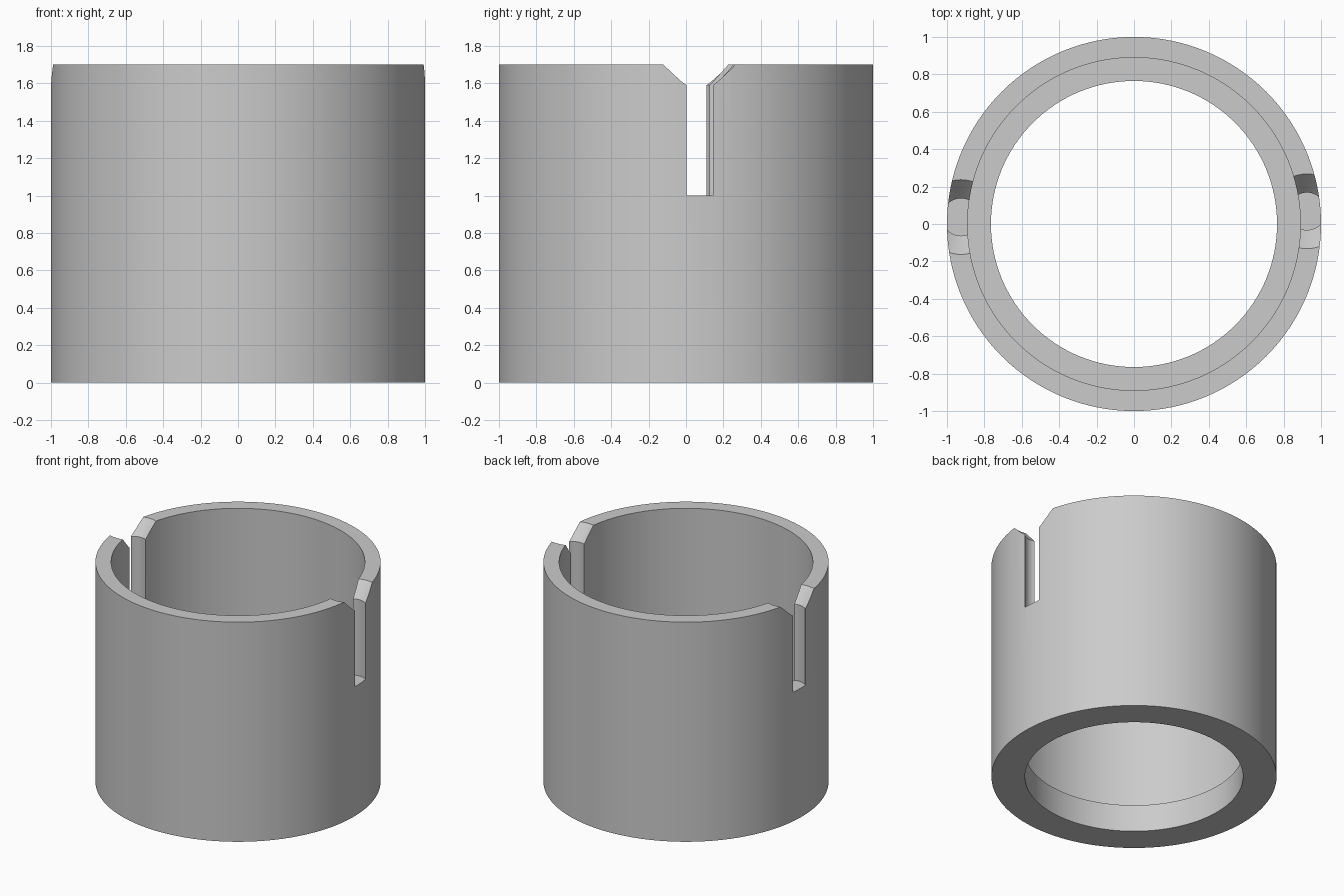
import bpy, bmesh, math

cube = bpy.data.objects.get("Cube")
if cube:
    bpy.data.objects.remove(cube, do_unlink=True)

grey = bpy.data.materials.new("light grey")
grey.use_nodes = True
colour = (0.6, 0.6, 0.6, 1)
grey.diffuse_color = colour
grey.node_tree.nodes["Principled BSDF"].inputs["Base Color"].default_value = colour

HEIGHT = 1.7


def revolve(name, profile, segments, centre=(0, 0), closed=True):
    """Turn an (radius, z) profile around a vertical axis; open ends are capped."""
    bm = bmesh.new()
    rings = []
    for r, z in profile:
        angles = [2 * math.pi * i / segments for i in range(segments)]
        rings.append([bm.verts.new((centre[0] + r * math.cos(a),
                                    centre[1] + r * math.sin(a), z)) for a in angles])
    pairs = list(zip(rings, rings[1:]))
    if closed:
        pairs.append((rings[-1], rings[0]))
    else:
        bm.faces.new(rings[0])
        bm.faces.new(rings[-1])
    for a, b in pairs:
        for i in range(segments):
            j = (i + 1) % segments
            bm.faces.new((a[i], a[j], b[j], b[i]))
    bmesh.ops.recalc_face_normals(bm, faces=bm.faces)
    mesh = bpy.data.meshes.new(name)
    bm.to_mesh(mesh)
    bm.free()
    mesh.materials.append(grey)
    obj = bpy.data.objects.new(name, mesh)
    bpy.context.collection.objects.link(obj)
    return obj


# Hollow sleeve with a narrower bore at the bottom
sleeve = revolve("sleeve", [(1, 0), (1, HEIGHT), (0.89, HEIGHT),
                            (0.89, 0.21), (0.765, 0.21), (0.765, 0)], 128)

# Round pin slots with flared mouths, one on each side
slot_profile = [(0.1, 1.0), (0.1, 1.59), (0.2, HEIGHT), (0.245, HEIGHT + 0.05)]
cutters = []
for side, y in ((1, 0.068), (-1, 0.037)):
    cutter = revolve("slot_cutter", slot_profile, 48, (side * 0.925, y), closed=False)
    cutter.hide_render = True
    cutters.append(cutter)
    cut = sleeve.modifiers.new("slot", 'BOOLEAN')
    cut.operation = 'DIFFERENCE'
    cut.solver = 'EXACT'
    cut.object = cutter

# Bake the cuts and remove the cutters
bpy.context.view_layer.update()
depsgraph = bpy.context.evaluated_depsgraph_get()
cut_mesh = bpy.data.meshes.new_from_object(sleeve.evaluated_get(depsgraph))
sleeve.modifiers.clear()
sleeve.data = cut_mesh
for cutter in cutters:
    bpy.data.objects.remove(cutter, do_unlink=True)

# Smooth round walls, sharp rims
bpy.ops.object.select_all(action='DESELECT')
sleeve.select_set(True)
bpy.context.view_layer.objects.active = sleeve
bpy.ops.object.shade_smooth_by_angle(angle=math.radians(30))
